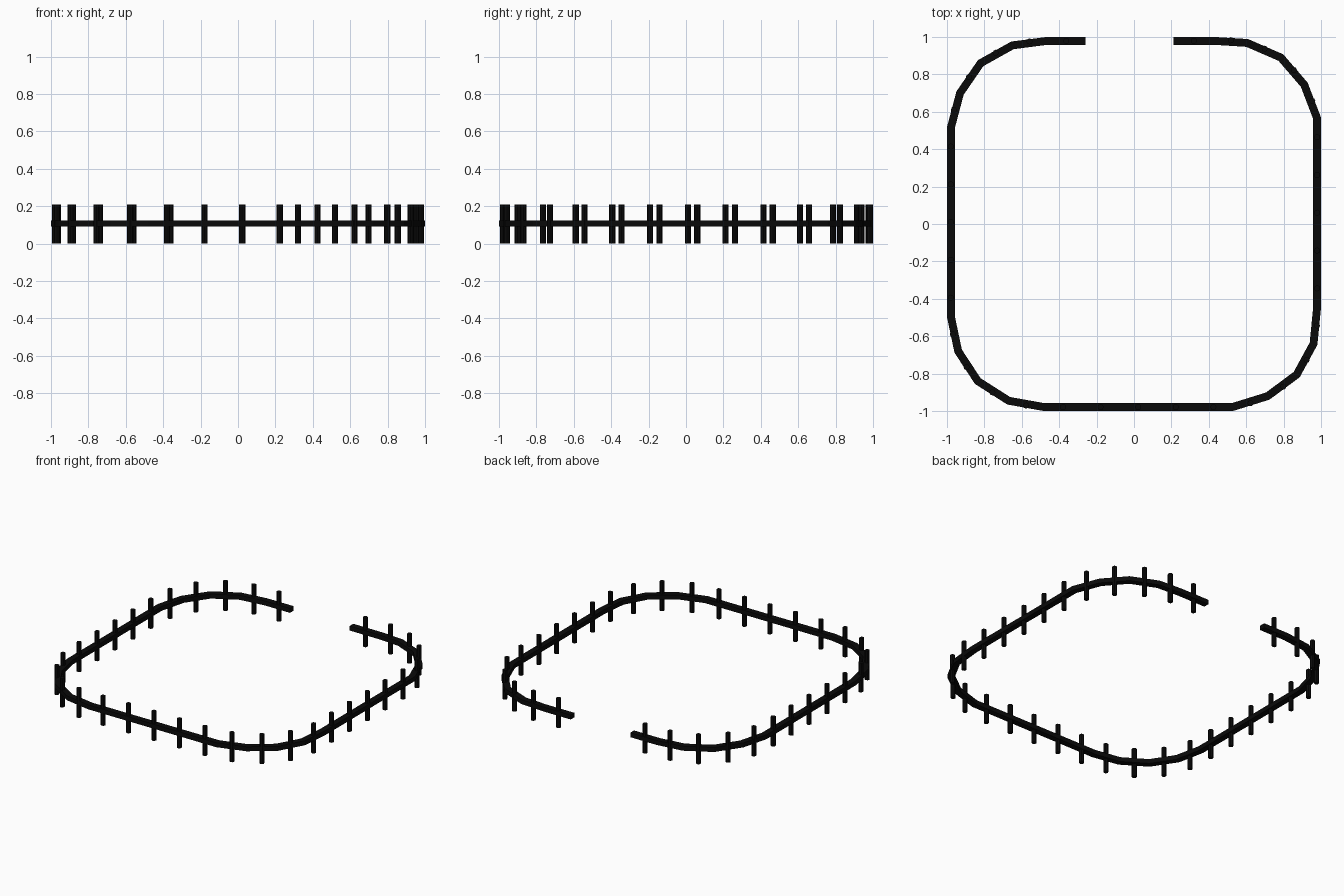
import bpy, bmesh, math
from mathutils import Vector

if "Cube" in bpy.data.objects:
    bpy.data.objects.remove(bpy.data.objects["Cube"])

RAIL_W, RAIL_H, RAIL_Z = 0.042, 0.032, 0.107
POST_R, POST_H, STEP = 0.0165, 0.208, 0.2

# Centre line of the open loop, seen from above (counter-clockwise from the gap)
path = [Vector(p) for p in [
    (-0.26, 0.979), (-0.465, 0.979), (-0.65, 0.955), (-0.82, 0.86), (-0.93, 0.70),
    (-0.979, 0.515), (-0.979, -0.495), (-0.94, -0.68), (-0.835, -0.84),
    (-0.67, -0.945), (-0.48, -0.979), (0.525, -0.979), (0.715, -0.92),
    (0.87, -0.805), (0.96, -0.64), (0.979, -0.445), (0.979, 0.565),
    (0.91, 0.745), (0.785, 0.89), (0.605, 0.968), (0.43, 0.979), (0.21, 0.979)]]

black = bpy.data.materials.new("black_paint")
black.diffuse_color = (0.003, 0.003, 0.003, 1)
black.use_nodes = True
black.node_tree.nodes["Principled BSDF"].inputs["Base Color"].default_value = black.diffuse_color


def finish(bm, name):
    bmesh.ops.recalc_face_normals(bm, faces=bm.faces)
    mesh = bpy.data.meshes.new(name)
    bm.to_mesh(mesh)
    bm.free()
    mesh.materials.append(black)
    ob = bpy.data.objects.new(name, mesh)
    bpy.context.collection.objects.link(ob)
    return ob


def outward(a, b):
    d = (b - a).normalized()
    return Vector((d.y, -d.x))


# Rail: rectangular section swept along the path with mitred joints
bm = bmesh.new()
normals = [outward(a, b) for a, b in zip(path, path[1:])]
rings = []
for i, p in enumerate(path):
    n0, n1 = normals[max(i - 1, 0)], normals[min(i, len(normals) - 1)]
    m = (n0 + n1).normalized()
    m = m / m.dot(n0)
    ring = []
    for u, v in ((-1, -1), (1, -1), (1, 1), (-1, 1)):
        q = p + m * (u * RAIL_W / 2)
        ring.append(bm.verts.new((q.x, q.y, RAIL_Z + v * RAIL_H / 2)))
    rings.append(ring)
for r, s in zip(rings, rings[1:]):
    for k in range(4):
        bm.faces.new((r[k], r[(k + 1) % 4], s[(k + 1) % 4], s[k]))
bm.faces.new(rings[0])
bm.faces.new(rings[-1])
finish(bm, "rail")

# Posts: one in the middle of every panel, bowed slightly outward on the corners
spots = []
for (a, b), n in zip(zip(path, path[1:]), normals):
    count = max(1, round((b - a).length / STEP))
    bow = 0.0 if max(abs(n.x), abs(n.y)) > 0.999 else 0.009
    spots += [a.lerp(b, (k + 0.5) / count) + n * bow for k in range(count)]
for i, p in enumerate(spots):
    bm = bmesh.new()
    bmesh.ops.create_cone(bm, cap_ends=True, segments=8, radius1=POST_R,
                          radius2=POST_R, depth=POST_H)
    post = finish(bm, f"post_{i:02d}")
    post.location = (p.x, p.y, POST_H / 2)
